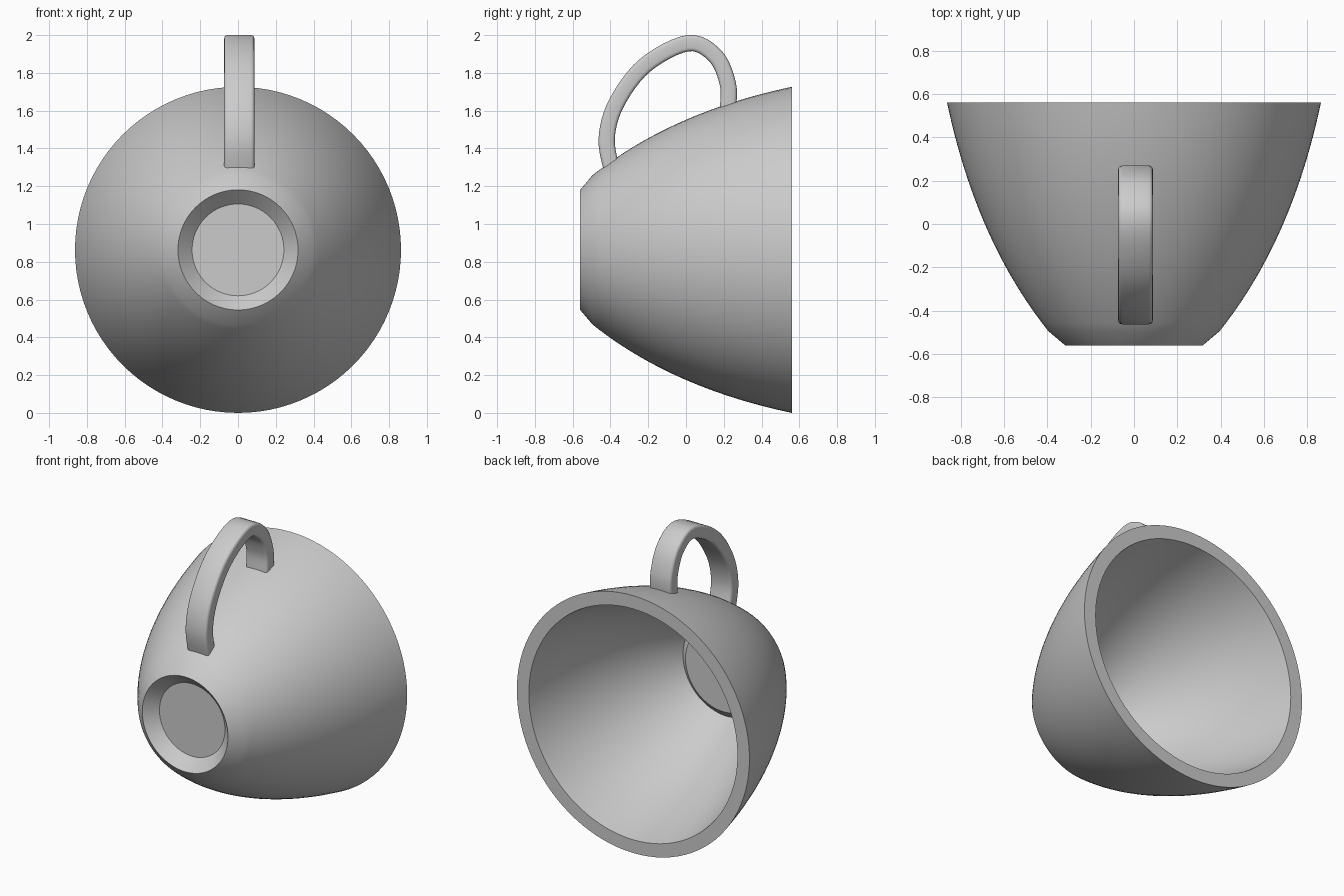
import bpy, bmesh, math
from mathutils import Vector, Matrix

if "Cube" in bpy.data.objects:
    bpy.data.objects.remove(bpy.data.objects["Cube"], do_unlink=True)

AXIS_Z = 0.863   # height of the cup's lying axis

clay = bpy.data.materials.new("light grey ceramic")
clay.use_nodes = True
clay.diffuse_color = (0.6, 0.6, 0.6, 1)
clay.node_tree.nodes["Principled BSDF"].inputs["Base Color"].default_value = (0.6, 0.6, 0.6, 1)


def finish(name, bm, bevel=0):
    bmesh.ops.recalc_face_normals(bm, faces=bm.faces)
    mesh = bpy.data.meshes.new(name)
    bm.to_mesh(mesh)
    bm.free()
    mesh.materials.append(clay)
    ob = bpy.data.objects.new(name, mesh)
    bpy.context.collection.objects.link(ob)
    bpy.ops.object.select_all(action='DESELECT')
    ob.select_set(True)
    bpy.context.view_layer.objects.active = ob
    if bevel:
        mod = ob.modifiers.new("rounded edges", 'BEVEL')
        mod.width, mod.segments = bevel, 3
        mod.limit_method, mod.angle_limit = 'ANGLE', math.radians(50)
        bpy.ops.object.modifier_apply(modifier=mod.name)
    bpy.ops.object.shade_smooth_by_angle(angle=math.radians(35))
    return ob


def arc(a, b, c, steps=24):
    """Quadratic curve through (radius, y) control points."""
    a, b, c = Vector(a), Vector(b), Vector(c)
    ts = [i / steps for i in range(steps + 1)]
    return [a * (1 - t) ** 2 + b * 2 * t * (1 - t) + c * t * t for t in ts]


# Cup: recessed foot, curved outer wall, flat rim, inner wall, raised floor
outer = arc((0.395, -0.495), (0.729, -0.077), (0.863, 0.56))
inner = arc((0.325, -0.432), (0.65, -0.03), (0.774, 0.56))
profile = [(0, -0.485), (0.243, -0.485), (0.318, -0.56)] + outer
profile += inner[::-1] + [(0.28, -0.395), (0, -0.395)]
bm = bmesh.new()
verts = [bm.verts.new((r, y, AXIS_Z)) for r, y in profile]
edges = [bm.edges.new(pair) for pair in zip(verts, verts[1:])]
bmesh.ops.spin(bm, geom=verts + edges, cent=(0, 0, AXIS_Z), axis=(0, 1, 0),
               angle=math.tau, steps=96)
bmesh.ops.remove_doubles(bm, verts=bm.verts, dist=0.0005)
finish("cup_body", bm)

# Handle: rectangular band swept along a smooth path of (y, z) points
path = [Vector(p) for p in ((-0.37, 1.20), (-0.388, 1.27), (-0.42, 1.45), (-0.368, 1.64),
                            (-0.217, 1.84), (0.01, 1.957), (0.155, 1.89), (0.222, 1.74),
                            (0.222, 1.6), (0.222, 1.5))]


def spline(p0, p1, p2, p3, t):
    return 0.5 * (2 * p1 + (p2 - p0) * t + (2 * p0 - 5 * p1 + 4 * p2 - p3) * t ** 2
                  + (3 * p1 - p0 - 3 * p2 + p3) * t ** 3)


line = [spline(*path[i:i + 4], k / 6) for i in range(len(path) - 3) for k in range(6)]
line.append(path[-2])
bm = bmesh.new()
rings = []
for i, p in enumerate(line):
    along = (line[min(i + 1, len(line) - 1)] - line[max(i - 1, 0)]).normalized()
    side = Vector((-along.y, along.x)) * 0.043
    corners = ((-0.073, p + side), (0.087, p + side), (0.087, p - side), (-0.073, p - side))
    rings.append([bm.verts.new((x, q.x, q.y)) for x, q in corners])
for a, b in zip(rings, rings[1:]):
    for j in range(4):
        k = (j + 1) % 4
        bm.faces.new((a[j], a[k], b[k], b[j]))
bm.faces.new(rings[0])
bm.faces.new(rings[-1][::-1])
finish("handle", bm, bevel=0.018)
